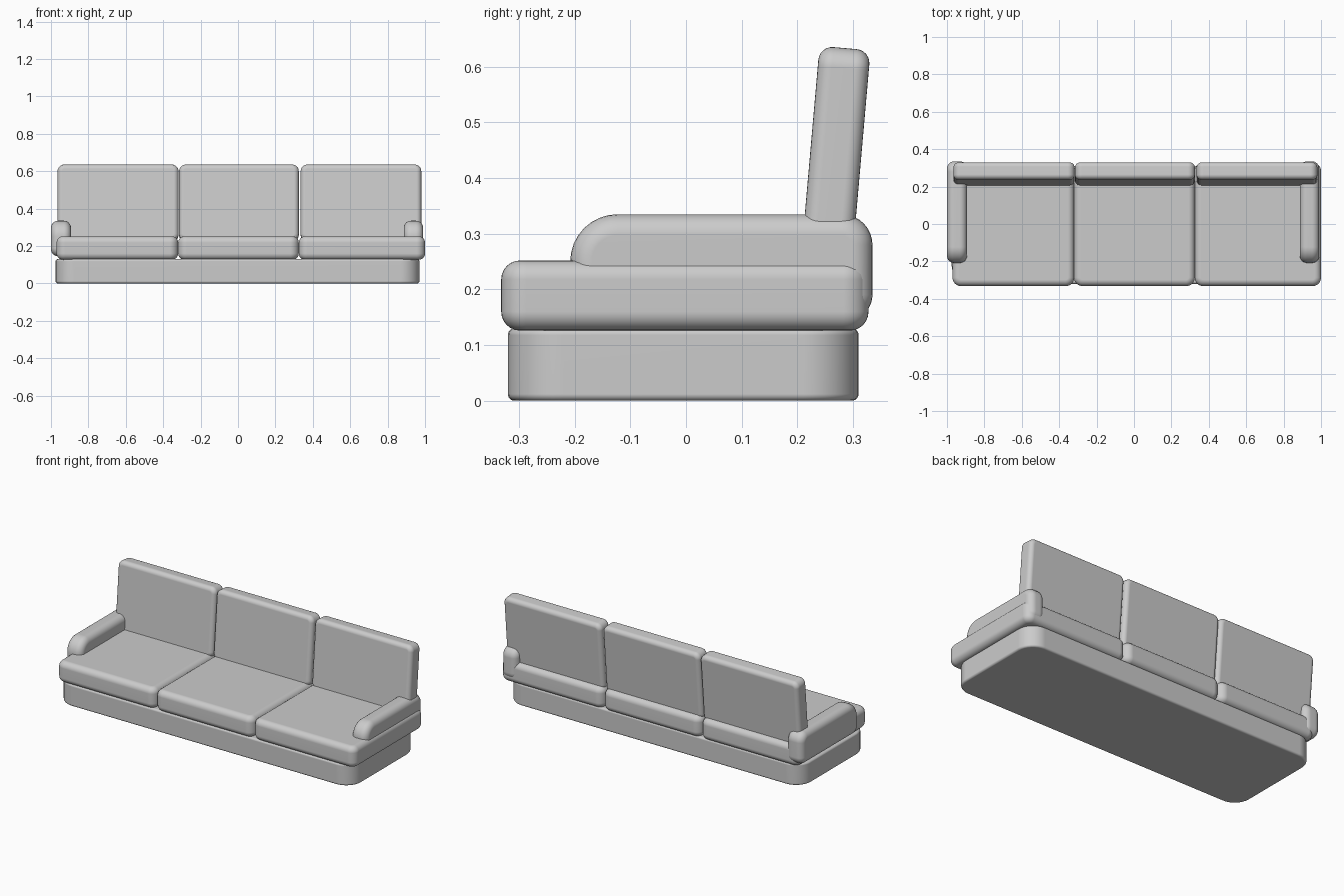
import bpy, bmesh
from math import sin, cos, pi, radians
from mathutils import Matrix, Vector

if "Cube" in bpy.data.objects:
    bpy.data.objects.remove(bpy.data.objects["Cube"])


def rounded_outline(u0, u1, v0, v1, radii, steps=8):
    """Rectangle outline with its own radius at each corner (from low-low, counter-clockwise)."""
    corners = [(u0, v0, 1, 1, pi), (u1, v0, -1, 1, 1.5 * pi),
               (u1, v1, -1, -1, 0), (u0, v1, 1, -1, 0.5 * pi)]
    pts = []
    for (u, v, su, sv, start), r in zip(corners, radii):
        for i in range(steps + 1):
            a = start + 0.5 * pi * i / steps
            pts.append((u + su * r + r * cos(a), v + sv * r + r * sin(a)))
    return pts


def padded_block(name, axis, lo, hi, radii, edge, tilt=0):
    """Rounded outline extruded along an axis, with padded (rounded) rims."""
    k = "xyz".index(axis)
    a, b = [i for i in range(3) if i != k]
    bm = bmesh.new()
    verts = []
    for u, v in rounded_outline(lo[a], hi[a], lo[b], hi[b], radii):
        p = [0, 0, 0]
        p[a], p[b], p[k] = u, v, lo[k]
        verts.append(bm.verts.new(p))
    face = bm.faces.new(verts)
    new = bmesh.ops.extrude_face_region(bm, geom=[face])["geom"]
    move = Vector((0, 0, 0))
    move[k] = hi[k] - lo[k]
    bmesh.ops.translate(bm, vec=move, verts=[g for g in new if isinstance(g, bmesh.types.BMVert)])
    if tilt:
        pivot = Vector((0, (lo[1] + hi[1]) / 2, lo[2]))
        bmesh.ops.rotate(bm, verts=bm.verts, cent=pivot, matrix=Matrix.Rotation(-tilt, 3, 'X'))
    bmesh.ops.recalc_face_normals(bm, faces=bm.faces)
    mesh = bpy.data.meshes.new(name)
    bm.to_mesh(mesh)
    bm.free()
    for p in mesh.polygons:
        p.use_smooth = True
    obj = bpy.data.objects.new(name, mesh)
    bpy.context.collection.objects.link(obj)
    bev = obj.modifiers.new("padding", 'BEVEL')
    bev.width, bev.segments = edge, 6
    bev.limit_method, bev.angle_limit = 'ANGLE', radians(50)
    bev.use_clamp_overlap = False
    obj.modifiers.new("clean_shading", 'WEIGHTED_NORMAL')
    return obj


# Plinth under the whole sofa
padded_block("base", 'z', (-0.975, -0.32, 0), (0.97, 0.31, 0.13), [0.1] * 4, 0.012)

# Three seat cushions and three leaning back cushions
spans = [("left", -0.97, -0.32, -0.965, -0.318),
         ("middle", -0.32, 0.325, -0.315, 0.325),
         ("right", 0.325, 1.0, 0.335, 0.98)]
for side, s0, s1, b0, b1 in spans:
    padded_block("seat_" + side, 'z', (s0, -0.332, 0.126), (s1, 0.328, 0.252),
                 [0.045] * 4, 0.034)
    padded_block("back_" + side, 'y', (b0, 0.204, 0.225), (b1, 0.296, 0.635),
                 [0.036] * 4, 0.025, radians(5))

# Arms: side profile with a larger curve at the upper front
for side, x0, x1 in [("left", -1.0, -0.893), ("right", 0.887, 0.99)]:
    padded_block("arm_" + side, 'x', (x0, -0.208, 0.145), (x1, 0.335, 0.335),
                 [0.045, 0.045, 0.055, 0.085], 0.038)
